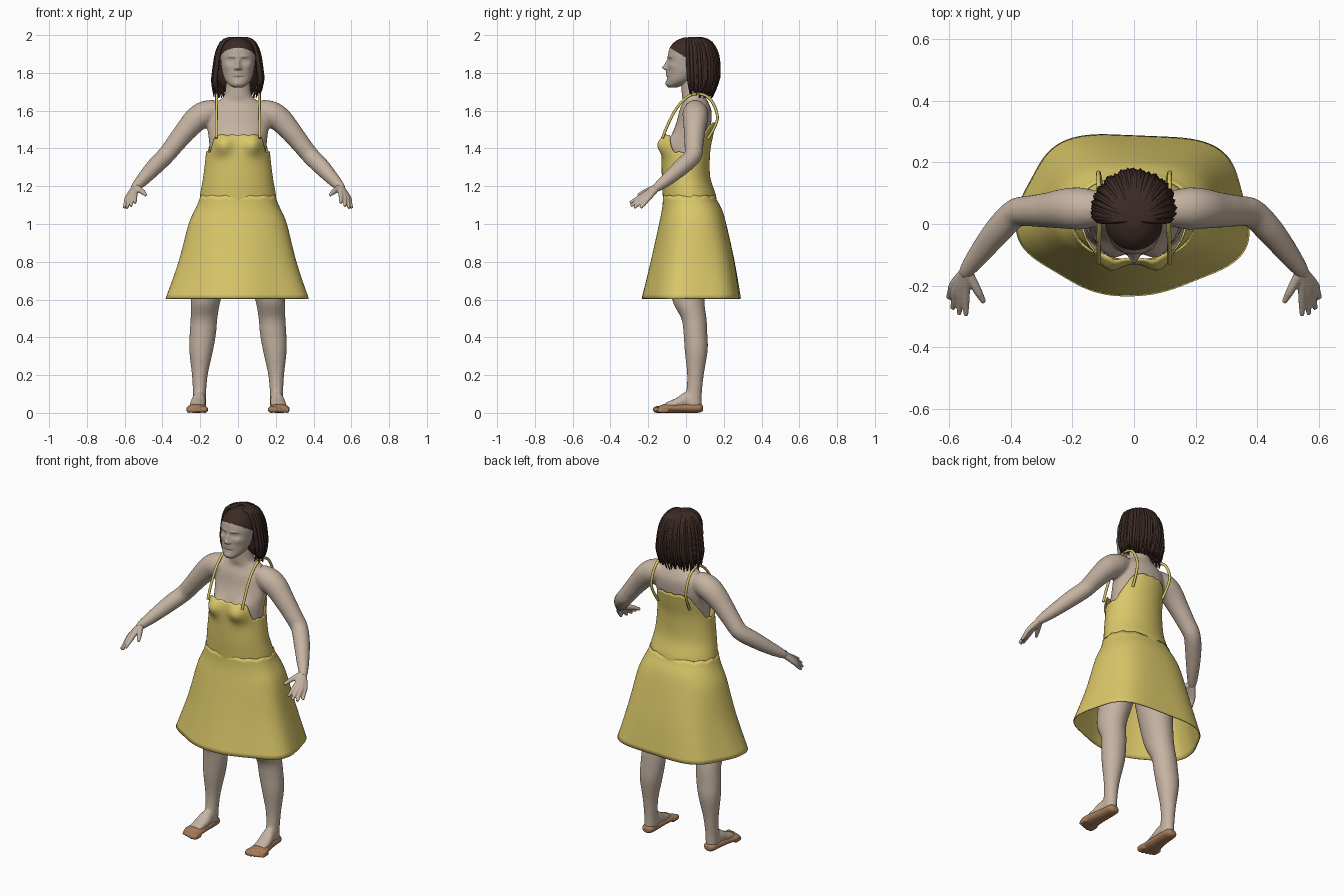
import bpy, bmesh, math, random
from mathutils import Vector

random.seed(4)
if "Cube" in bpy.data.objects:
    bpy.data.objects.remove(bpy.data.objects["Cube"])


def material(name, rgb):
    m = bpy.data.materials.new(name)
    m.use_nodes = True
    m.diffuse_color = (*rgb, 1)
    bsdf = m.node_tree.nodes["Principled BSDF"]
    bsdf.inputs["Base Color"].default_value = (*rgb, 1)
    bsdf.inputs["Roughness"].default_value = 0.7
    return m


SKIN = material("skin", (0.56, 0.45, 0.36))
FACE = material("face skin", (0.47, 0.39, 0.32))
YELLOW = material("yellow cloth", (0.70, 0.57, 0.14))
HAIR = material("dark brown hair", (0.045, 0.024, 0.019))
SHOE = material("tan leather", (0.38, 0.20, 0.10))


def spline(rows, n=5):
    """Catmull-Rom resampling of a list of equal-length tuples."""
    out = []
    for i in range(len(rows) - 1):
        p = [rows[max(i - 1, 0)], rows[i], rows[i + 1], rows[min(i + 2, len(rows) - 1)]]
        for k in range(n):
            t = k / n
            out.append(tuple(0.5 * (2 * b + (c - a) * t + (2 * a - 5 * b + 4 * c - d) * t * t
                             + (3 * b - a - 3 * c + d) * t ** 3) for a, b, c, d in zip(*p)))
    return out + [rows[-1]]


def loft(bm, rows, axis=None, sides=24, mirror=1):
    """Closed tube through rows of (x, y, z, half width, half depth)."""
    rows = spline([r if len(r) == 5 else (*r, r[3]) for r in rows])
    pts = [Vector((r[0] * mirror, r[1], r[2])) for r in rows]
    rings = []
    for i, (p, r) in enumerate(zip(pts, rows)):
        t = Vector(axis) if axis else (pts[min(i + 1, len(pts) - 1)] - pts[max(i - 1, 0)]).normalized()
        ref = Vector((0, 1, 0)) if axis and axis[2] else Vector((0, 0, 1))
        a = ref.cross(t).normalized()
        b = t.cross(a)
        rings.append([bm.verts.new(p + a * r[3] * math.cos(2 * math.pi * k / sides)
                                   + b * r[4] * math.sin(2 * math.pi * k / sides)) for k in range(sides)])
    for lo, hi in zip(rings, rings[1:]):
        for k in range(sides):
            bm.faces.new((lo[k], lo[k - 1], hi[k - 1], hi[k]))
    bm.faces.new(rings[0])
    bm.faces.new(rings[-1])


def finish(name, bm, mats):
    bmesh.ops.recalc_face_normals(bm, faces=bm.faces)
    me = bpy.data.meshes.new(name)
    bm.to_mesh(me)
    bm.free()
    for m in mats:
        me.materials.append(m)
    me.shade_smooth()
    ob = bpy.data.objects.new(name, me)
    bpy.context.collection.objects.link(ob)
    return ob


def fuse(name, bm, mats, voxel, smooth):
    """Melt overlapping tubes into one smooth skin."""
    ob = finish(name, bm, mats)
    mod = ob.modifiers.new("fuse", "REMESH")
    mod.mode, mod.voxel_size, mod.use_smooth_shade = "VOXEL", voxel, True
    mod = ob.modifiers.new("soften", "SMOOTH")
    mod.factor, mod.iterations = 0.5, smooth
    me = bpy.data.meshes.new_from_object(ob.evaluated_get(bpy.context.evaluated_depsgraph_get()))
    rough = ob.data
    ob.modifiers.clear()
    ob.data = me
    bpy.data.meshes.remove(rough)
    me.materials.clear()
    for m in mats:
        me.materials.append(m)
    me.shade_smooth()
    return ob


def bump(verts, centre, radius, offset):
    """Push vertices near a point with a soft falloff."""
    for v in verts:
        d = sum(((v.co[i] - centre[i]) / radius[i]) ** 2 for i in range(3))
        if d < 9:
            v.co += Vector(offset) * math.exp(-d)


BUST = ((0.085, -0.11, 1.42), (0.05, 0.08, 0.05))
SIDES = (("left", 1), ("right", -1))

# Body: torso, neck, arms and legs
UP = (0, 0, 1)
bm = bmesh.new()
loft(bm, [(0, .03, .90, .19, .13), (0, .03, 1.05, .18, .13), (0, .02, 1.15, .165, .115),
          (0, 0, 1.25, .155, .1), (0, .005, 1.35, .148, .103), (0, .018, 1.45, .155, .1),
          (0, .04, 1.53, .165, .093), (0, .05, 1.60, .155, .085), (0, .05, 1.645, .115, .068),
          (0, .04, 1.68, .074, .062), (0, .028, 1.77, .062, .056)], UP, 40)
for _, s in SIDES:
    loft(bm, [(.11, .05, 1.605, .055), (.17, .05, 1.585, .068), (.22, .05, 1.555, .066),
              (.28, .045, 1.49, .057), (.34, .042, 1.415, .05), (.385, .035, 1.36, .047),
              (.44, -.02, 1.305, .045), (.5, -.095, 1.24, .036), (.54, -.148, 1.198, .026),
              (.553, -.168, 1.182, .018)], mirror=s)
    loft(bm, [(.1, .03, .97, .1, .13), (.14, .015, .75, .093, .1), (.17, .012, .6, .079, .086),
              (.18, .042, .5, .071, .067), (.186, .05, .42, .07, .063), (.195, .054, .33, .063, .061),
              (.202, .05, .2, .042, .044), (.204, .042, .1, .035, .042), (.205, .035, .03, .036, .048)],
         UP, 28, s)
    loft(bm, [(.205, .06, .05, .03, .03), (.207, 0, .065, .036, .045), (.212, -.05, .05, .042, .03),
              (.216, -.11, .035, .04, .018)], (0, -1, 0), 20, s)
body = fuse("body", bm, [SKIN], .009, 4)
for _, s in SIDES:
    bump(body.data.vertices, (s * BUST[0][0], *BUST[0][1:]), BUST[1], (0, -.04, 0))

# Hands: each finger tube starts at the wrist, so together they form the palm
FINGERS = [((.585, -.195, 1.14), (.602, -.24, 1.085)), ((.575, -.21, 1.145), (.588, -.275, 1.085)),
           ((.562, -.217, 1.15), (.567, -.293, 1.095)), ((.545, -.215, 1.16), (.545, -.297, 1.112)),
           ((.508, -.215, 1.172), (.486, -.255, 1.152))]
for side, s in SIDES:
    bm = bmesh.new()
    for knuckle, tip in FINGERS:
        mid = [(a + b) / 2 for a, b in zip(knuckle, tip)]
        loft(bm, [(.543, -.15, 1.197, .018), (*knuckle, .014), (*mid, .0115), (*tip, .008)], sides=12, mirror=s)
    fuse(side + "_hand", bm, [SKIN], .0045, 2)

# Head with sculpted face and dark scalp
bm = bmesh.new()
loft(bm, [(0, -.072, 1.722, .022, .02), (0, -.058, 1.735, .045, .046), (0, -.035, 1.76, .068, .067),
          (0, -.015, 1.80, .082, .085), (0, 0, 1.85, .09, .098), (0, .005, 1.90, .092, .1),
          (0, .01, 1.94, .08, .092), (0, .015, 1.97, .055, .068), (0, .015, 1.988, .02, .026)], UP, 40)
head = fuse("head", bm, [FACE, HAIR], .0045, 4)
hv = head.data.vertices
bump(hv, (0, -.1, 1.828), (.014, .04, .013), (0, -.028, 0))
bump(hv, (0, -.1, 1.852), (.011, .04, .016), (0, -.013, 0))
for _, s in SIDES:
    bump(hv, (s * .014, -.1, 1.822), (.008, .04, .007), (0, -.008, 0))
    bump(hv, (s * .036, -.09, 1.866), (.021, .04, .013), (0, .013, 0))
    bump(hv, (s * .037, -.085, 1.866), (.012, .04, .007), (0, -.007, 0))
    bump(hv, (s * .032, -.09, 1.886), (.02, .04, .007), (0, -.005, 0))
    bump(hv, (s * .055, -.07, 1.835), (.022, .04, .018), (s * .003, -.004, 0))
bump(hv, (0, -.1, 1.794), (.024, .04, .013), (0, -.01, 0))
bump(hv, (0, -.1, 1.794), (.024, .04, .004), (0, .007, 0))
bump(hv, (0, -.1, 1.776), (.03, .04, .006), (0, .004, 0))
bump(hv, (0, -.1, 1.745), (.025, .04, .014), (0, -.006, 0))
for f in head.data.polygons:
    c = f.center
    if c.z > 1.935 - .6 * (c.y + .09) and c.z > 1.8:
        f.material_index = 1


# Dress: shells whose cross-sections follow (height, centre y, half width, half depth)
def shell(name, stations, bottom, rim, power=2.0, ripple=0.0, bust=0.0, cols=96, rows=24):
    table = sorted(spline(stations, 8))
    bm = bmesh.new()
    grid = []
    for i in range(cols):
        a = 2 * math.pi * i / cols
        c, s = math.cos(a), math.sin(a)
        line = []
        for j in range(rows + 1):
            z = bottom + (rim(a) - bottom) * j / rows
            k = next((k for k in range(1, len(table) - 1) if table[k][0] >= z), len(table) - 1)
            lo, hi = table[k - 1], table[k]
            t = (z - lo[0]) / (hi[0] - lo[0])
            yc, rx, ry = (p + (q - p) * t for p, q in zip(lo[1:], hi[1:]))
            fold = 1 + ripple * math.cos(5 * a + 2) * (1 - j / rows)
            x = rx * fold * math.copysign(abs(c) ** (2 / power), c)
            y = yc + ry * fold * math.copysign(abs(s) ** (2 / power), s)
            line.append(bm.verts.new((x, y, z)))
        grid.append(line)
    for i in range(cols):
        for j in range(rows):
            bm.faces.new((grid[i - 1][j], grid[i][j], grid[i][j + 1], grid[i - 1][j + 1]))
    ob = finish(name, bm, [YELLOW])
    for _, s in SIDES:
        bump(ob.data.vertices, (s * BUST[0][0], *BUST[0][1:]), BUST[1], (0, -bust, 0))
    ob.modifiers.new("cloth", "SOLIDIFY").thickness = .006


def ease(v, lo, hi):
    t = min(max((v - lo) / (hi - lo), 0), 1)
    return t * t * (3 - 2 * t)


def neckline(a):
    s = math.sin(a)
    return 1.38 + .09 * ease(-s, .45, .72) + .155 * ease(s, .2, .9) + .003 * math.sin(17 * a)


shell("bodice", [(1.10, .02, .195, .135), (1.15, .018, .195, .135), (1.25, 0, .178, .122), (1.38, 0, .163, .122),
                 (1.47, .014, .158, .124), (1.55, .043, .15, .11)], 1.12, neckline, bust=.042)
shell("skirt", [(1.16, .018, .199, .138), (1.13, .02, .204, .142), (1.08, .032, .225, .158), (1.0, .037, .26, .178),
                (.8, .04, .31, .222), (.6, .036, .375, .262)], .605,
      lambda a: 1.15 + .003 * math.sin(13 * a), power=2.3, ripple=.04)


def tubes(name, paths, depth, mat, bevel, steps):
    cu = bpy.data.curves.new(name, "CURVE")
    cu.dimensions, cu.bevel_depth, cu.bevel_resolution, cu.use_fill_caps = "3D", depth, bevel, True
    for path in paths:
        sp = cu.splines.new("NURBS")
        sp.points.add(len(path) - 1)
        for p, q in zip(sp.points, path):
            p.co, p.radius = (*q[:3], 1), q[3]
        sp.order_u, sp.use_endpoint_u, sp.resolution_u = 3, True, steps
    cu.materials.append(mat)
    bpy.context.collection.objects.link(bpy.data.objects.new(name, cu))


# Shoulder straps
STRAP = [(.115, -.125, 1.455, 1), (.115, -.085, 1.56, 1), (.113, -.025, 1.65, 1), (.112, .04, 1.695, 1),
         (.114, .12, 1.68, 1), (.116, .165, 1.60, 1), (.115, .168, 1.53, 1), (.105, .115, 1.45, 1)]
tubes("shoulder_straps", [[(s * x, y, z, r) for x, y, z, r in STRAP] for _, s in SIDES], .0075, YELLOW, 2, 5)

# Hair: inner mass with hanging strands over it
bm = bmesh.new()
loft(bm, [(0, .085, 1.70, .07, .05), (0, .075, 1.75, .105, .075), (0, .07, 1.83, .108, .09),
          (0, .055, 1.91, .1, .1), (0, .045, 1.96, .065, .075), (0, .04, 1.987, .02, .03)], UP, 32)
finish("hair_mass", bm, [HAIR])
strands = []
COUNT = 110
for i in range(COUNT):
    a = math.radians(-14 + 208 * i / (COUNT - 1)) + random.uniform(-.04, .04)
    c, s = math.cos(a), math.sin(a)
    g = random.uniform(.9, 1.03)
    end = random.uniform(1.665, 1.72)
    strands.append([(.02 * c, .02 + .03 * s, 1.983, .8), (.075 * c * g, .03 + .085 * s * g, 1.985, 1),
                    (.112 * c * g, .04 + .125 * s * g, 1.91, 1.1), (.124 * c * g, .043 + .13 * s * g, 1.82, 1.1),
                    (.134 * c * g, .045 + .125 * s * g, 1.75, 1),
                    (.118 * c * g + random.uniform(-.012, .012), .045 + .095 * s * g, end, .35)])
tubes("hair_strands", strands, .0095, HAIR, 0, 3)

# Shoes with toes
for side, s in SIDES:
    bm = bmesh.new()
    loft(bm, [(.206, .09, .024, .018, .014), (.206, .07, .026, .036, .025), (.207, .02, .026, .04, .026),
              (.212, -.05, .026, .046, .026), (.218, -.11, .024, .055, .024), (.217, -.145, .02, .048, .017)],
         (0, -1, 0), 24, s)
    for k in range(5):
        x, y, r = .177 + .021 * k, -.158 + .008 * max(k - 1, 0), .018 - .0018 * k
        loft(bm, [(x, y + .04, r, r), (x, y, r, r), (x, y - .016, r - .001, r * .5)], (0, -1, 0), 14, s)
    fuse(side + "_shoe", bm, [SHOE], .005, 2)
